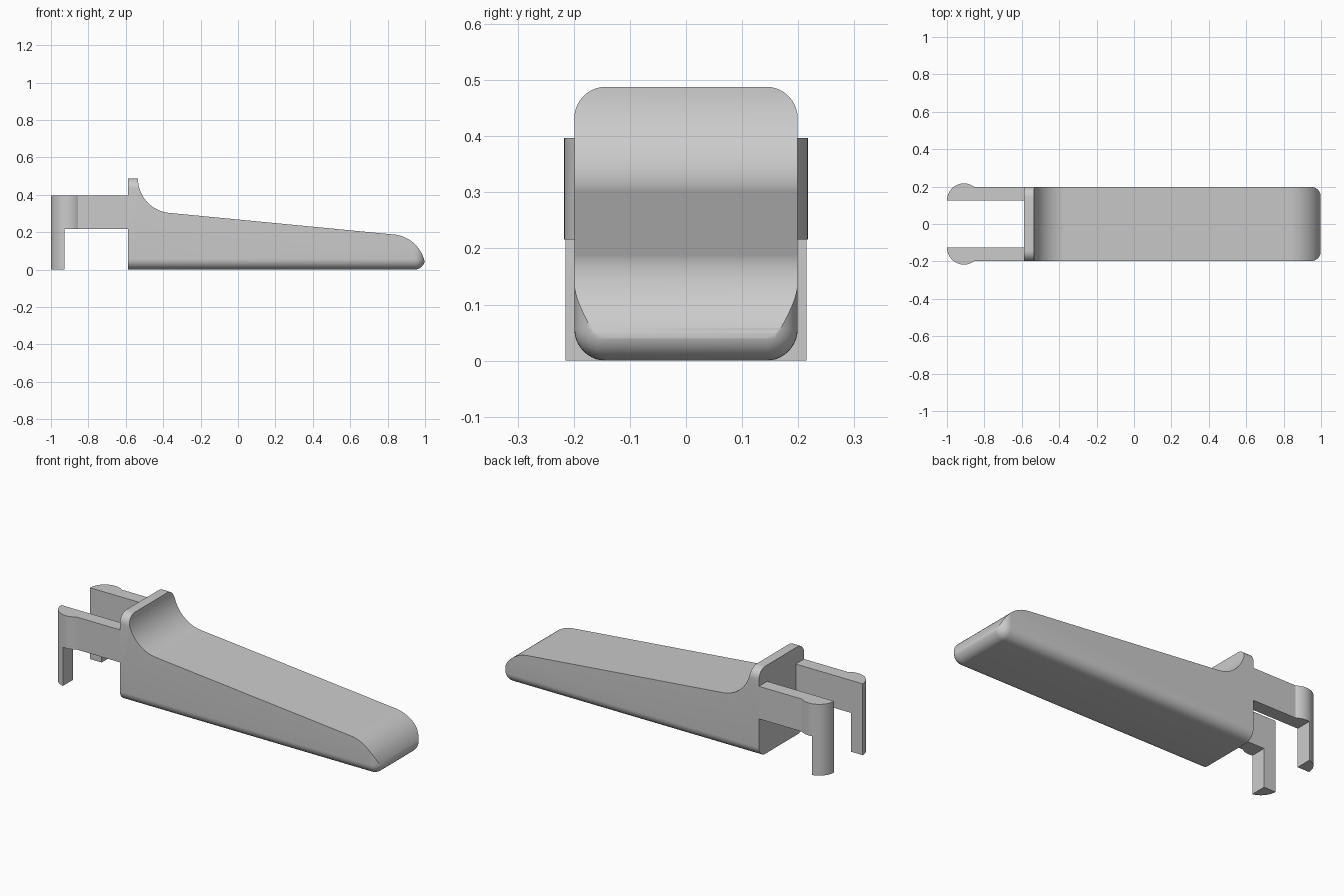
import bpy, bmesh
from math import cos, sin, radians, atan2, pi
from mathutils import Vector

default = bpy.data.objects.get("Cube")
if default:
    bpy.data.objects.remove(default, do_unlink=True)

grey = bpy.data.materials.new("light grey plastic")
grey.use_nodes = True
COLOUR = (0.6, 0.6, 0.6, 1)
grey.diffuse_color = COLOUR
grey.node_tree.nodes["Principled BSDF"].inputs["Base Color"].default_value = COLOUR


def make_object(name, bm):
    bmesh.ops.recalc_face_normals(bm, faces=bm.faces)
    mesh = bpy.data.meshes.new(name)
    bm.to_mesh(mesh)
    bm.free()
    obj = bpy.data.objects.new(name, mesh)
    bpy.context.collection.objects.link(obj)
    mesh.materials.append(grey)
    return obj


def prism(name, points, offset):
    """Extrude a closed outline along an offset."""
    bm = bmesh.new()
    face = bm.faces.new([bm.verts.new(p) for p in points])
    new = bmesh.ops.extrude_face_region(bm, geom=[face])["geom"]
    verts = [g for g in new if isinstance(g, bmesh.types.BMVert)]
    bmesh.ops.translate(bm, verts=verts, vec=offset)
    return make_object(name, bm)


def box(name, low, high):
    bm = bmesh.new()
    bmesh.ops.create_cube(bm, size=1)
    for v in bm.verts:
        v.co = Vector(h if c > 0 else l for c, l, h in zip(v.co, low, high))
    return make_object(name, bm)


def arc(cx, cy, r, start, end, steps=24):
    angles = [start + (end - start) * i / steps for i in range(steps + 1)]
    return [(cx + r * cos(a), cy + r * sin(a)) for a in angles]


def select_only(obj):
    bpy.ops.object.select_all(action="DESELECT")
    obj.select_set(True)
    bpy.context.view_layer.objects.active = obj


def carve(obj, cutter, operation):
    mod = obj.modifiers.new("carve", "BOOLEAN")
    mod.operation, mod.object, mod.solver = operation, cutter, "EXACT"
    select_only(obj)
    bpy.ops.object.modifier_apply(modifier=mod.name)
    bpy.data.objects.remove(cutter, do_unlink=True)


def smooth(obj):
    select_only(obj)
    bpy.ops.object.shade_smooth_by_angle(angle=radians(30))


BACK, HALF, TOP = -0.588, 0.199, 0.488

# Handle: side profile with a collar, concave fillet, sloping top and round nose
slope = atan2(0.118, 1.205)
profile = [(BACK, -0.1), (BACK, TOP), (-0.535, TOP)]
profile += arc(-0.35, 0.487, 0.185, pi, 1.5 * pi - slope)
profile += arc(0.817, 0.003, 0.185, pi / 2 - slope, 0)
profile += [(1.002, -0.1)]
handle = prism("handle", [(x, -0.3, z) for x, z in profile], (0, 0.6, 0))

# Rounded envelope softens the lower edges, nose and collar corners
envelope = box("handle_envelope", (BACK, -HALF, 0), (1, HALF, TOP))
bm = bmesh.new()
bm.from_mesh(envelope.data)
edges = [e for e in bm.edges if max(v.co.x for v in e.verts) > 0]
bmesh.ops.bevel(bm, geom=edges, offset=0.056, segments=10, profile=0.5,
                affect="EDGES", clamp_overlap=True)
bm.to_mesh(envelope.data)
bm.free()
carve(handle, envelope, "INTERSECT")
smooth(handle)

# Fork arms: straight bar with a bulged end and a leg reaching the ground
INNER = 0.126
for name, side in (("right_arm", -1), ("left_arm", 1)):
    outline = arc(-0.909, INNER, 0.091, pi, radians(53.5))
    outline += [(BACK, HALF), (BACK, INNER)]
    arm = prism(name, [(x, side * y, 0) for x, y in outline], (0, 0, 0.397))
    notch = box("notch", (-0.928, -0.3, -0.1), (-0.5, 0.3, 0.216))
    carve(arm, notch, "DIFFERENCE")
    smooth(arm)
